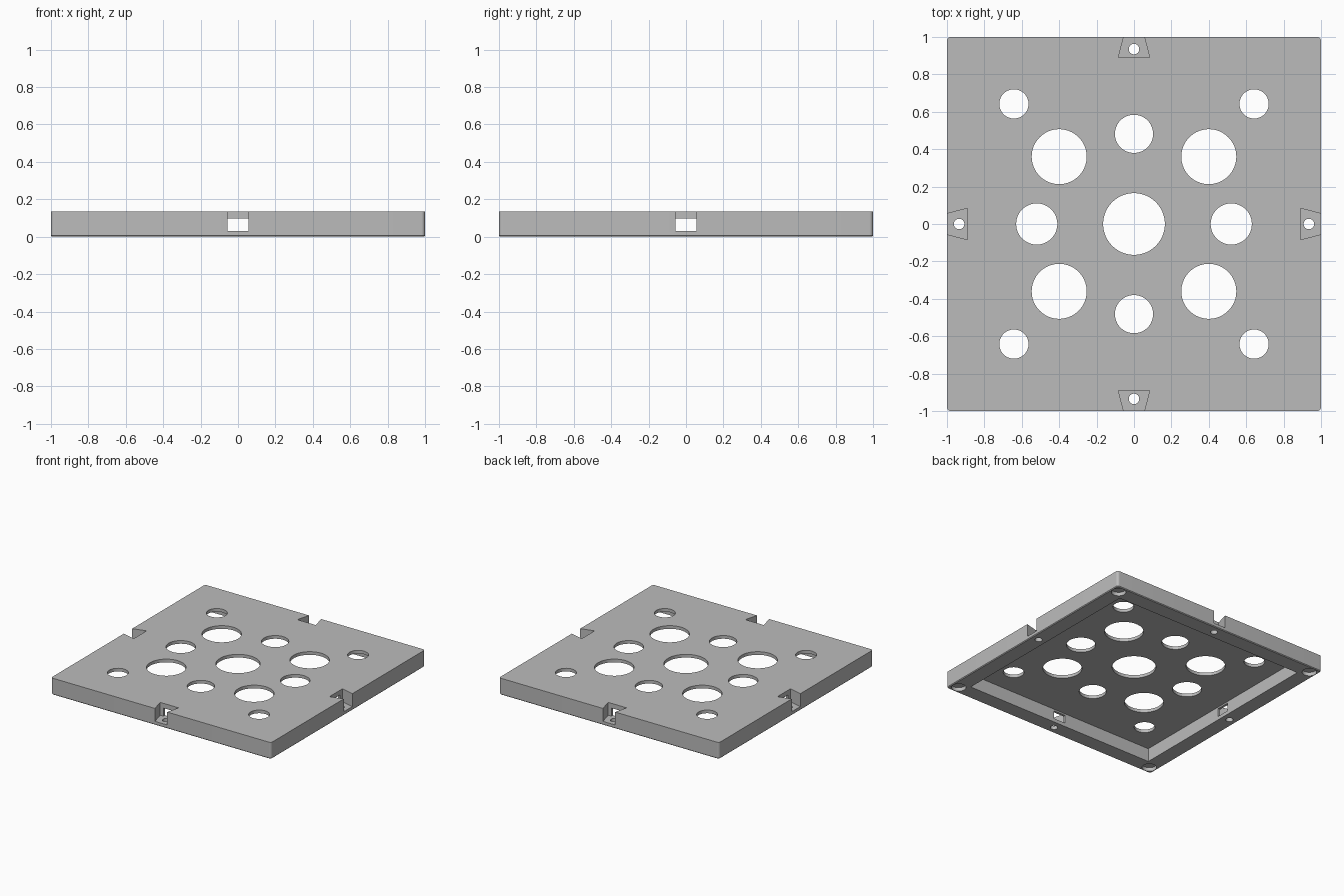
import bpy
import bmesh
from math import cos, sin, pi, radians

if "Cube" in bpy.data.objects:
    bpy.data.objects.remove(bpy.data.objects["Cube"], do_unlink=True)

HEIGHT = 0.136
POCKET_HALF, POCKET_TOP = 0.87, 0.11
RIM_MID = 0.935
SLOT_FLOOR = 0.03


def prism(name, outline, z0, z1):
    """Extrude a counter-clockwise outline from z0 to z1."""
    bm = bmesh.new()
    base = bm.faces.new([bm.verts.new((x, y, z0)) for x, y in outline])
    top = bmesh.ops.extrude_face_region(bm, geom=[base])["geom"]
    verts = [v for v in top if isinstance(v, bmesh.types.BMVert)]
    bmesh.ops.translate(bm, verts=verts, vec=(0, 0, z1 - z0))
    bmesh.ops.recalc_face_normals(bm, faces=bm.faces[:])
    mesh = bpy.data.meshes.new(name)
    bm.to_mesh(mesh)
    bm.free()
    obj = bpy.data.objects.new(name, mesh)
    bpy.context.collection.objects.link(obj)
    return obj


def circle(x, y, r, n=64):
    return [(x + r * cos(2 * pi * i / n), y + r * sin(2 * pi * i / n)) for i in range(n)]


def box(x0, x1, y0, y1):
    return [(x0, y0), (x1, y0), (x1, y1), (x0, y1)]


def turned(outline, quarter):
    c, s = round(cos(quarter * pi / 2)), round(sin(quarter * pi / 2))
    return [(c * x - s * y, s * x + c * y) for x, y in outline]


def apply_modifiers(obj):
    bpy.context.view_layer.objects.active = obj
    for mod in list(obj.modifiers):
        bpy.ops.object.modifier_apply(modifier=mod.name)


def cut(obj, name, outline, z0, z1):
    cutter = prism(name, outline, z0, z1)
    cutter.hide_render = True
    mod = obj.modifiers.new(name, "BOOLEAN")
    mod.operation, mod.solver, mod.object = "DIFFERENCE", "EXACT", cutter
    apply_modifiers(obj)
    bpy.data.objects.remove(cutter, do_unlink=True)


# Plate with rounded corners and a fine chamfer along the bottom edge
corner = 0.02
outline = []
for q in range(4):
    arc = [(1 - corner + corner * cos(i * pi / 16), 1 - corner + corner * sin(i * pi / 16))
           for i in range(9)]
    outline += turned(arc, q)
plate = prism("perforated_plate", outline, 0, HEIGHT)
bm = bmesh.new()
bm.from_mesh(plate.data)
bottom_edges = [e for e in bm.edges if all(v.co.z < 0.001 for v in e.verts)]
bmesh.ops.bevel(bm, geom=bottom_edges, offset=0.006, segments=1, affect="EDGES")
bm.to_mesh(plate.data)
bm.free()

# Hollow underside
cut(plate, "pocket_cutter", box(-POCKET_HALF, POCKET_HALF, -POCKET_HALF, POCKET_HALF),
    -0.1, POCKET_TOP)

# Round openings through the top
holes = [(0, 0, 0.165)]
for s in (-1, 1):
    holes += [(0, s * 0.482, 0.102), (s * 0.52, 0, 0.11)]
    for t in (-1, 1):
        holes += [(s * 0.4, t * 0.36, 0.147), (s * 0.642, t * 0.642, 0.078)]
for x, y, r in holes:
    cut(plate, "hole_cutter", circle(x, y, r), 0.05, 0.3)

# Dovetail slots, their windows into the pocket, screw holes and corner sockets
dovetail = [(-0.05, -1.02), (0.05, -1.02), (0.084, -0.89), (-0.084, -0.89)]
for q in range(4):
    cut(plate, "dovetail_cutter", turned(dovetail, q), SLOT_FLOOR, 0.3)
    cut(plate, "window_cutter", turned(box(-0.055, 0.055, -0.9, -0.85), q), SLOT_FLOOR, 0.097)
    cut(plate, "screw_cutter", turned(circle(0, -RIM_MID, 0.028, 32), q), -0.1, 0.06)
    cut(plate, "socket_cutter", turned(circle(RIM_MID, RIM_MID, 0.055, 48), q), -0.1, 0.03)

# Plain grey finish
grey = bpy.data.materials.new("plain_grey")
grey.use_nodes = True
colour = (0.5, 0.5, 0.5, 1)
grey.diffuse_color = colour
grey.node_tree.nodes["Principled BSDF"].inputs["Base Color"].default_value = colour
plate.data.materials.clear()
plate.data.materials.append(grey)

bpy.ops.object.select_all(action="DESELECT")
plate.select_set(True)
bpy.context.view_layer.objects.active = plate
bpy.ops.object.shade_smooth_by_angle(angle=radians(30))
